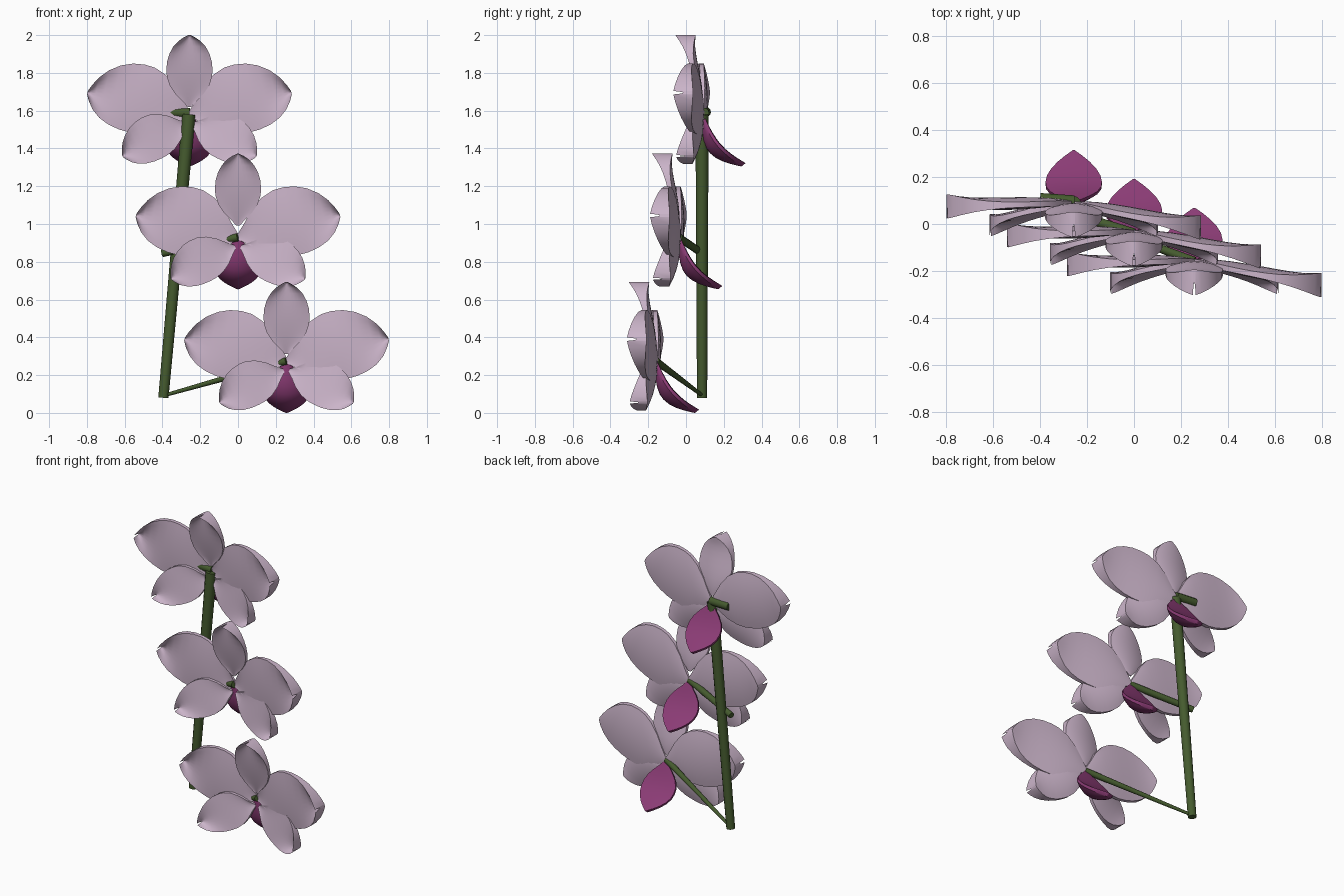
import bpy
import math
from mathutils import Vector

cube = bpy.data.objects.get("Cube")
if cube:
    bpy.data.objects.remove(cube, do_unlink=True)


def material(name, rgb):
    m = bpy.data.materials.new(name)
    m.use_nodes = True
    m.diffuse_color = (*rgb, 1)
    m.node_tree.nodes["Principled BSDF"].inputs["Base Color"].default_value = (*rgb, 1)
    return m


PINK = material("pale_pink", (0.60, 0.46, 0.59))
MAGENTA = material("deep_magenta", (0.26, 0.045, 0.18))
GREEN = material("stem_green", (0.06, 0.105, 0.028))

# Leaf outlines: (distance along the axis, share of the half width)
ROUND = [(0, .08), (.08, .3), (.18, .61), (.3, .86), (.42, .98), (.52, 1),
         (.63, .97), (.74, .87), (.84, .7), (.92, .47), (.97, .24), (1, .05)]
POINTED = [(0, .08), (.1, .34), (.2, .62), (.3, .84), (.42, .98), (.52, 1),
           (.63, .95), (.74, .8), (.84, .57), (.92, .32), (.97, .14), (1, .03)]
COLS = 10


def finish(obj, mat, angle=40):
    obj.data.materials.append(mat)
    bpy.ops.object.select_all(action='DESELECT')
    obj.select_set(True)
    bpy.context.view_layer.objects.active = obj
    bpy.ops.object.shade_smooth_by_angle(angle=math.radians(angle))


def petal(name, mat, start, end, back, half, tip_front, tip_back, outline=ROUND,
          hollow=0.5, bulge=0.02, belly=0.0, sway=0.0, droop=0.0):
    """Leaf with thin edges at its widest, rising to a deep prow at the tip."""
    start, end, back = Vector(start), Vector(end), Vector(back).normalized()
    side = back.cross(end - start).normalized()
    if side.z < 0:
        side = -side
    verts, faces = [], []
    for t, w in outline:
        arch = math.sin(math.pi * t)
        centre = t * (tip_front + tip_back) / 2 - droop * arch
        rim = .007 + t * (tip_back - tip_front) / 2 * (1 - .8 * w ** 1.5)
        for layer in (0, 1):
            for c in range(COLS + 1):
                s = 2 * c / COLS - 1
                mid = 1 - s * s
                if layer:
                    n = centre + rim + bulge * arch * mid
                else:
                    n = centre - rim + mid * (hollow * 2 * rim - belly * arch)
                verts.append(start.lerp(end, t) + side * (half * w * s + sway * arch) + back * n)
    row = COLS + 1
    # Each section is a closed ring: front left to right, then back right to left
    ring = list(range(row)) + list(range(2 * row - 1, row - 1, -1))
    for r in range(len(outline) - 1):
        a, b = r * 2 * row, (r + 1) * 2 * row
        for i, p in enumerate(ring):
            q = ring[(i + 1) % len(ring)]
            faces.append((a + p, a + q, b + q, b + p))
    last = (len(outline) - 1) * 2 * row
    for c in range(COLS):
        faces.append((c, row + c, row + c + 1, c + 1))
        faces.append((last + c, last + c + 1, last + row + c + 1, last + row + c))
    mesh = bpy.data.meshes.new(name)
    mesh.from_pydata(verts, [], faces)
    mesh.update()
    obj = bpy.data.objects.new(name, mesh)
    bpy.context.collection.objects.link(obj)
    bpy.context.view_layer.objects.active = obj
    obj.select_set(True)
    bpy.ops.object.mode_set(mode='EDIT')
    bpy.ops.mesh.select_all(action='SELECT')
    bpy.ops.mesh.normals_make_consistent(inside=False)
    bpy.ops.object.mode_set(mode='OBJECT')
    finish(obj, mat)
    return obj


def rod(name, a, b, r1, r2):
    a, b = Vector(a), Vector(b)
    bpy.ops.mesh.primitive_cone_add(vertices=12, radius1=r1, radius2=r2,
                                    depth=(b - a).length, location=(a + b) / 2)
    obj = bpy.context.object
    obj.name = name
    obj.rotation_euler = (b - a).to_track_quat('Z', 'Y').to_euler()
    finish(obj, GREEN)


def flower(label, centre, top):
    parts = [petal(label + "_top_sepal", PINK, (0, -.01, top - .38), (0, -.01, top), (0, 1, 0),
                   .122, -.13, -.035, belly=.012)]
    for word, sx in (("left", 1), ("right", -1)):
        # Broad side petals, turned slightly so the left one comes forward
        turn = -.045 * sx
        parts.append(petal(f"{label}_{word}_petal", PINK, (0, 0, 0), (.54 * sx, 0, .115),
                           (0, 1, 0), .184, -.105 + turn, -.015 + turn, sway=.025, belly=.022))
        # Small lower sepals
        parts.append(petal(f"{label}_{word}_lower_sepal", PINK, (.015 * sx, -.005, -.05),
                           (.355 * sx, -.005, -.22), (0, 1, 0), .12, -.13, -.05,
                           sway=.016, belly=.01))
    # Cupped lip curving down behind the petals
    parts.append(petal(label + "_lip", MAGENTA, (0, 0, -.01), (0, .215, -.266),
                       (0, .77, .63), .12, -.008, .006, outline=POINTED,
                       hollow=0, bulge=.004, belly=.055, droop=.034))
    for p in parts:
        p.location = centre


# Flower centre and height of its top sepal
FLOWERS = {"upper_flower": ((-.257, .09, 1.58), .42),
           "middle_flower": ((0, -.033, .93), .442),
           "lower_flower": ((.257, -.156, .275), .417)}
for label, (centre, top) in FLOWERS.items():
    flower(label, centre, top)

# Main stem and the three flower stalks
rod("main_stem", (-.395, .085, .08), (-.26, .085, 1.58), .027, .035)
rod("upper_stalk", (-.4, .105, 1.592), (-.255, .095, 1.588), .027, .027)
rod("middle_stalk", (-.4, .085, .845), (0, -.04, .93), .02, .021)
rod("lower_stalk", (-.4, .09, .09), (.257, -.16, .275), .009, .02)
